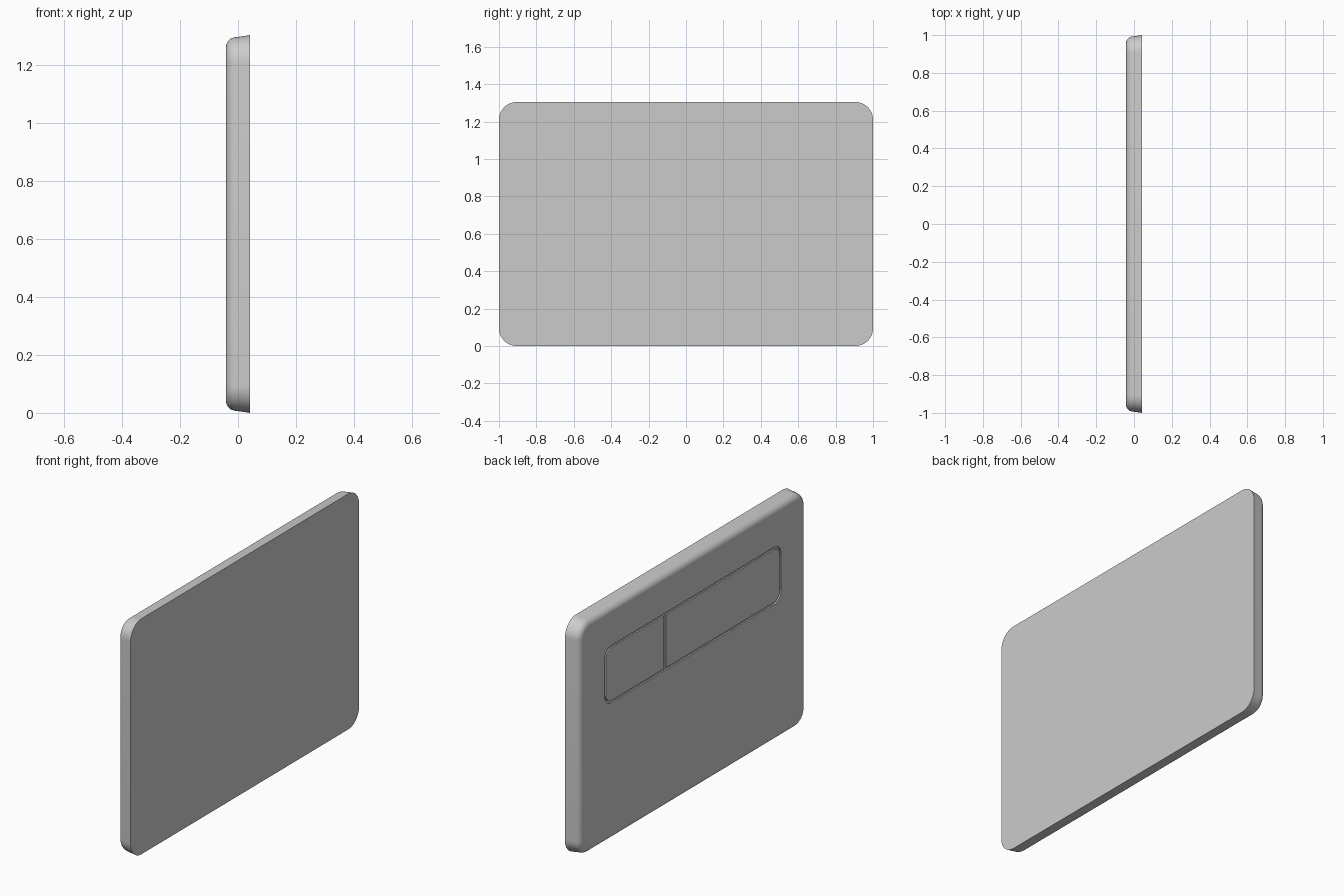
import bpy, bmesh, math

if "Cube" in bpy.data.objects:
    bpy.data.objects.remove(bpy.data.objects["Cube"])

T = 0.042          # half thickness
H = 1.304          # height


def outline(y0, y1, z0, z1, radii, seg=12):
    """Rounded rectangle in the YZ plane; radii from lower-left, counter-clockwise."""
    pts = []
    corners = [(y0, z0, 1, 1, 180), (y1, z0, -1, 1, 270),
               (y1, z1, -1, -1, 0), (y0, z1, 1, -1, 90)]
    for (y, z, sy, sz, a0), r in zip(corners, radii):
        for i in range(seg + 1 if r > 0 else 1):
            a = math.radians(a0 + 90 * i / seg)
            pts.append((y + sy * r + r * math.cos(a), z + sz * r + r * math.sin(a)))
    return pts


def loft(name, rings):
    """Skin matching outlines [(x, points)] and cap both ends."""
    bm = bmesh.new()
    loops = [[bm.verts.new((x, y, z)) for y, z in pts] for x, pts in rings]
    n = len(loops[0])
    for a, b in zip(loops, loops[1:]):
        for i in range(n):
            j = (i + 1) % n
            bm.faces.new((a[i], a[j], b[j], b[i]))
    bm.faces.new(loops[0])
    bm.faces.new(loops[-1])
    bmesh.ops.recalc_face_normals(bm, faces=bm.faces)
    me = bpy.data.meshes.new(name)
    bm.to_mesh(me)
    bm.free()
    ob = bpy.data.objects.new(name, me)
    bpy.context.collection.objects.link(ob)
    return ob


def select(ob):
    bpy.ops.object.select_all(action='DESELECT')
    ob.select_set(True)
    bpy.context.view_layer.objects.active = ob


def smooth(ob):
    select(ob)
    bpy.ops.object.shade_smooth_by_angle(angle=math.radians(30))


# shell: flat on +x, slightly tapered sides, rounded rim on -x
R = 0.036
profile = [(T, 0.0)]
for i in range(9):
    a = math.radians(90 * i / 8)
    profile.append((-T + R - R * math.sin(a), 0.007 + R - R * math.cos(a)))
shell = loft("shell", [(x, outline(-1 + d, 1 - d, d, H - d, [0.095 - d] * 4))
                       for x, d in profile])

# shallow recess in the -x face
Y, Z0, Z1, DEPTH = 0.772, 0.765, 1.082, 0.008
pocket = outline(-Y, Y, Z0, Z1, [0.06] * 4)
cutter = loft("recess_cutter", [(-T - 0.05, pocket), (-T + DEPTH, pocket)])
cutter.hide_render = True
mod = shell.modifiers.new("recess", 'BOOLEAN')
mod.operation = 'DIFFERENCE'
mod.solver = 'EXACT'
mod.object = cutter
select(shell)
bpy.ops.object.modifier_apply(modifier=mod.name)
bpy.data.objects.remove(cutter)
smooth(shell)

# two inset plates, separated by a narrow groove
G, SPLIT, r = 0.012, 0.245, 0.048
for name, y0, y1, radii in [
        ("long_plate", -Y + G, SPLIT - 0.011, (r, 0, 0, r)),
        ("short_plate", SPLIT + 0.011, Y - G, (0, r, r, 0))]:
    pts = outline(y0, y1, Z0 + G, Z1 - G, radii)
    smooth(loft(name, [(-T + DEPTH + 0.001, pts), (-T, pts)]))
